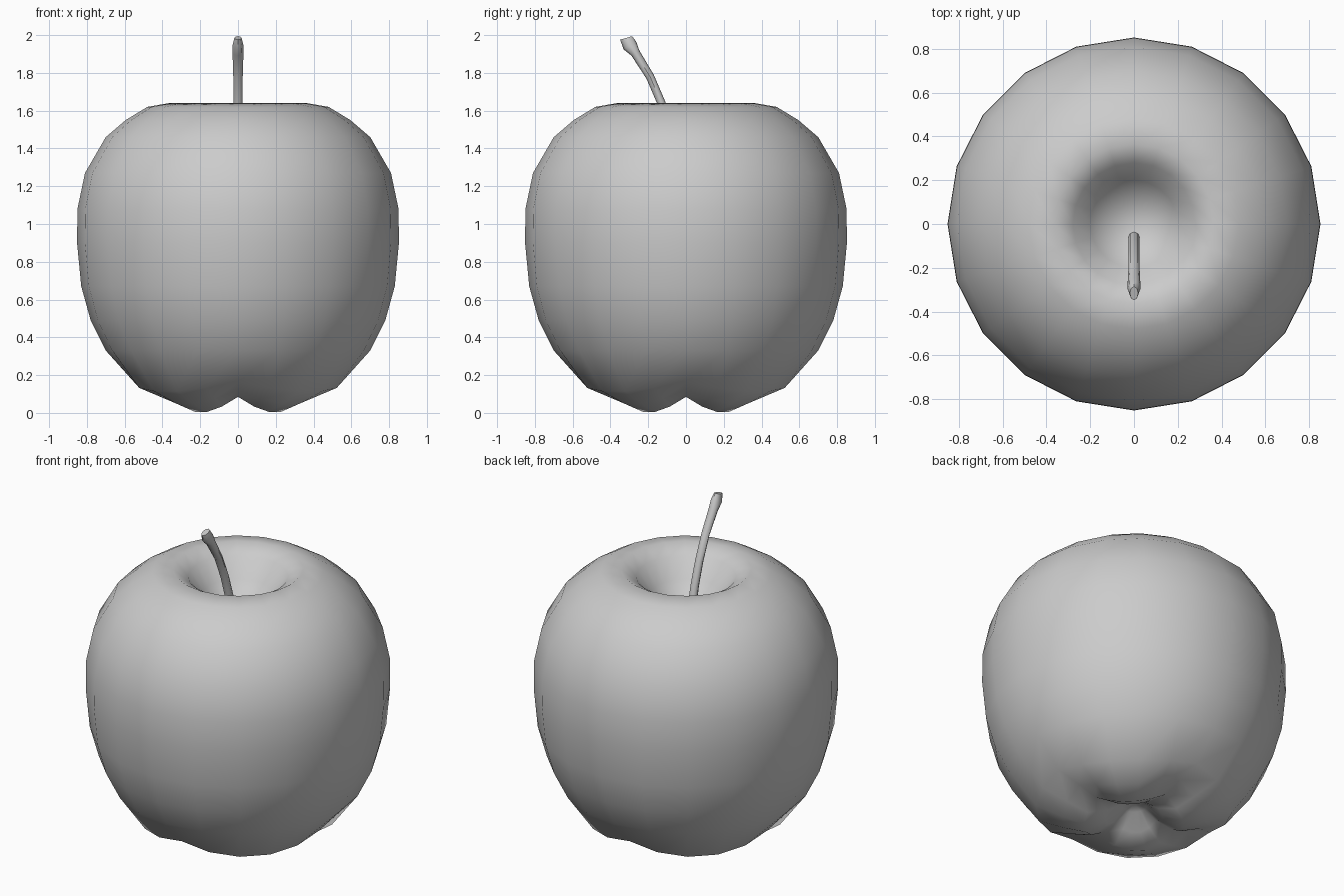
import bpy, bmesh, math
from mathutils import Vector

if "Cube" in bpy.data.objects:
    bpy.data.objects.remove(bpy.data.objects["Cube"])


def finish(bm, name):
    bmesh.ops.recalc_face_normals(bm, faces=bm.faces)
    mesh = bpy.data.meshes.new(name)
    bm.to_mesh(mesh)
    bm.free()
    obj = bpy.data.objects.new(name, mesh)
    bpy.context.collection.objects.link(obj)
    return obj


def bridge(bm, a, b):
    n = len(a)
    for i in range(n):
        bm.faces.new((a[i], a[(i + 1) % n], b[(i + 1) % n], b[i]))


def fan(bm, ring, tip):
    v = bm.verts.new(tip)
    for i in range(len(ring)):
        bm.faces.new((ring[i], ring[(i + 1) % len(ring)], v))


# Apple body: lathe profile (radius, height, valley lift between the four lobes)
SIDES = 20
profile = [(0.07, 0.135, 0.0), (0.16, 0.055, 0.045), (0.28, 0.005, 0.08),
           (0.40, 0.048, 0.075), (0.55, 0.115, 0.05), (0.70, 0.33, 0),
           (0.78, 0.49, 0), (0.83, 0.67, 0), (0.852, 0.90, 0), (0.85, 1.08, 0),
           (0.81, 1.27, 0), (0.70, 1.46, 0), (0.595, 1.55, 0), (0.48, 1.62, 0),
           (0.365, 1.64, 0), (0.28, 1.59, 0), (0.20, 1.48, 0), (0.11, 1.40, 0)]
lift = (1.0, 0.35, 0.0, 0.0, 0.35)
bm = bmesh.new()
rings = []
for r, z, k in profile:
    rings.append([bm.verts.new((r * math.cos(math.tau * i / SIDES),
                                r * math.sin(math.tau * i / SIDES),
                                z + k * lift[i % 5])) for i in range(SIDES)])
for a, b in zip(rings, rings[1:]):
    bridge(bm, a, b)
fan(bm, rings[0], (0, 0, 0.155))
fan(bm, rings[-1], (0, 0, 1.38))
body = finish(bm, "apple_body")
body.data.shade_smooth()

# Stem: bent tube (y, z, half width in x, half width in bend plane)
path = [(-0.055, 1.36, 0.026, 0.024), (-0.085, 1.50, 0.025, 0.023),
        (-0.13, 1.64, 0.025, 0.022), (-0.19, 1.78, 0.025, 0.022),
        (-0.268, 1.905, 0.029, 0.025), (-0.297, 1.945, 0.029, 0.039),
        (-0.317, 1.985, 0.019, 0.033)]
bm = bmesh.new()
rings = []
for j, (y, z, wx, wy) in enumerate(path):
    p, q = path[max(j - 1, 0)], path[min(j + 1, len(path) - 1)]
    t = Vector((0, q[0] - p[0], q[1] - p[1])).normalized()
    side = Vector((0, t.z, -t.y))
    if j == len(path) - 1:
        side = Vector((0, 0.96, 0.28))
    rings.append([bm.verts.new(Vector((0, y, z)) + side * wy * math.sin(math.tau * i / 8)
                               + Vector((wx * math.cos(math.tau * i / 8), 0, 0)))
                  for i in range(8)])
for a, b in zip(rings, rings[1:]):
    bridge(bm, a, b)
bm.faces.new(rings[0])
bm.faces.new(rings[-1])
stem = finish(bm, "stem")
bpy.context.view_layer.objects.active = stem
stem.select_set(True)
bpy.ops.object.shade_smooth_by_angle(angle=math.radians(50))
